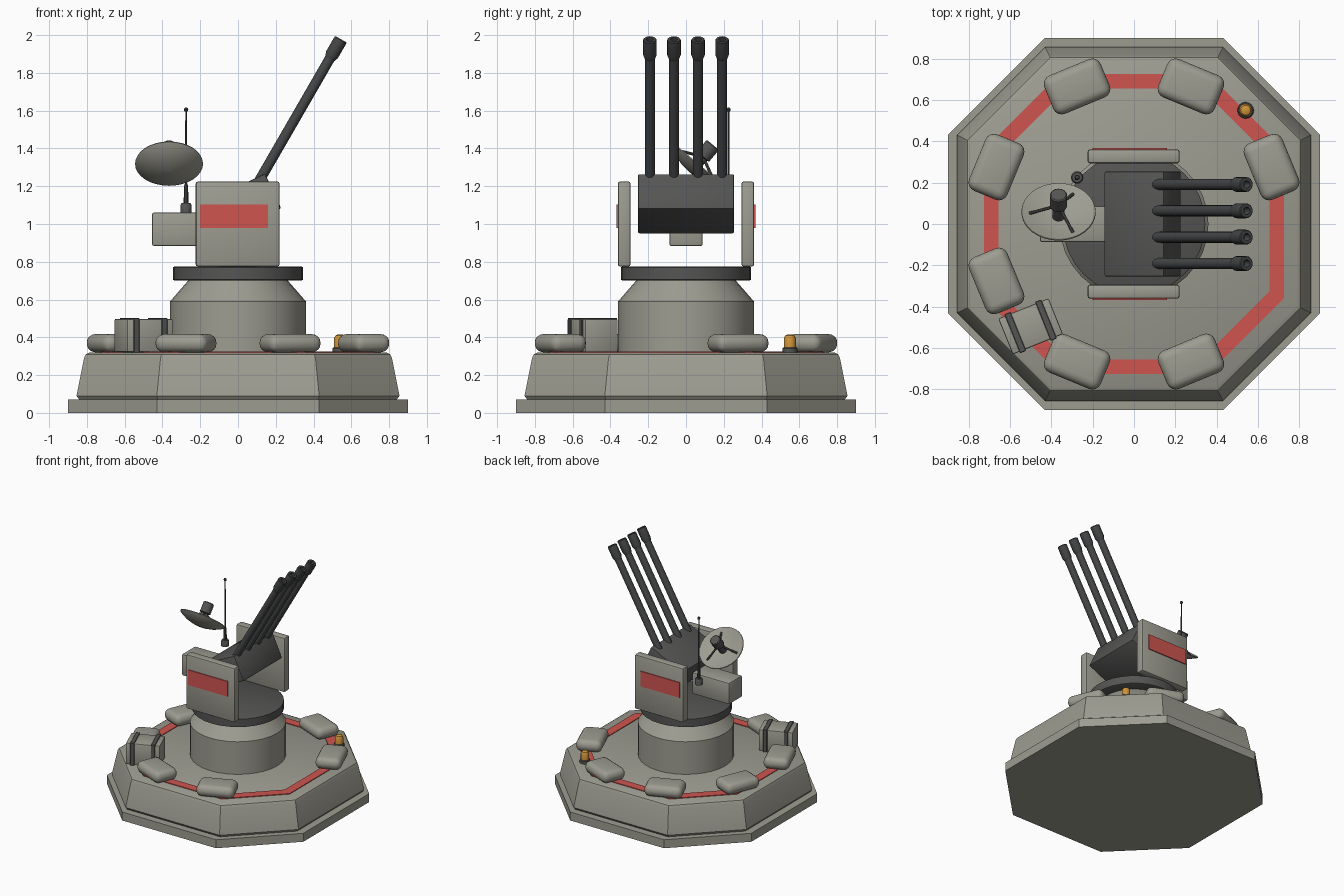
import bpy, bmesh, math
from mathutils import Matrix, Vector

cube = bpy.data.objects.get("Cube")
if cube:
    bpy.data.objects.remove(cube, do_unlink=True)


def material(name, r, g, b):
    m = bpy.data.materials.new(name)
    m.use_nodes = True
    m.diffuse_color = (r, g, b, 1)
    bsdf = next(n for n in m.node_tree.nodes if n.type == 'BSDF_PRINCIPLED')
    bsdf.inputs["Base Color"].default_value = (r, g, b, 1)
    return m


CONCRETE = material("concrete_grey", 0.34, 0.335, 0.285)
DARK = material("dark_steel", 0.09, 0.09, 0.088)
GUN = material("gun_metal", 0.06, 0.062, 0.064)
RED = material("warning_red", 0.62, 0.09, 0.08)
AMBER = material("amber_lamp", 0.62, 0.29, 0.04)


def finish(name, bm, mat, matrix=Matrix()):
    """Place the mesh, keep edges over 32 degrees sharp, link it."""
    bmesh.ops.remove_doubles(bm, verts=bm.verts, dist=1e-5)
    bmesh.ops.recalc_face_normals(bm, faces=bm.faces)
    for f in bm.faces:
        f.smooth = True
    for e in bm.edges:
        e.smooth = e.calc_face_angle(0) < math.radians(32)
    me = bpy.data.meshes.new(name)
    bm.to_mesh(me)
    bm.free()
    me.transform(matrix)
    me.materials.append(mat)
    ob = bpy.data.objects.new(name, me)
    bpy.context.collection.objects.link(ob)
    return ob


def loft(name, rings, mat, matrix=Matrix(), capped=True):
    bm = bmesh.new()
    loops = [[bm.verts.new(p) for p in ring] for ring in rings]
    n = len(loops[0])
    for a, b in zip(loops, loops[1:]):
        for i in range(n):
            j = (i + 1) % n
            bm.faces.new((a[i], a[j], b[j], b[i]))
    if capped:
        bm.faces.new(loops[0])
        bm.faces.new(loops[-1])
    bmesh.ops.dissolve_degenerate(bm, dist=1e-6, edges=bm.edges)
    return finish(name, bm, mat, matrix)


def octagon(a, b, z):
    return [(a, -b, z), (a, b, z), (b, a, z), (-b, a, z),
            (-a, b, z), (-a, -b, z), (-b, -a, z), (b, -a, z)]


def lathe(name, profile, mat, loc=(0, 0, 0), axis=(0, 0, 1), n=16):
    """Turn a (radius, height) profile about an axis."""
    turn = Vector((0, 0, 1)).rotation_difference(Vector(axis)).to_matrix().to_4x4()
    rings = [[(max(r, 1e-4) * math.cos(math.tau * i / n),
               max(r, 1e-4) * math.sin(math.tau * i / n), z) for i in range(n)]
             for r, z in profile]
    return loft(name, rings, mat, Matrix.Translation(loc) @ turn)


def box(name, size, loc, mat, bevel=0.0, segments=2, rot=0.0, axis='Z'):
    bm = bmesh.new()
    bmesh.ops.create_cube(bm, size=1)
    bmesh.ops.scale(bm, vec=size, verts=bm.verts)
    if bevel:
        bmesh.ops.bevel(bm, geom=bm.edges[:], offset=bevel, segments=segments,
                        profile=0.5, affect='EDGES')
    m = Matrix.Translation(loc) @ Matrix.Rotation(math.radians(rot), 4, axis)
    return finish(name, bm, mat, m)


# Octagonal platform
loft("plinth", [octagon(0.9, 0.43, 0), octagon(0.9, 0.43, 0.07)], CONCRETE)
loft("platform", [octagon(0.84, 0.425, 0.07), octagon(0.855, 0.43, 0.09),
                  octagon(0.815, 0.41, 0.29), octagon(0.805, 0.405, 0.31),
                  octagon(0.785, 0.395, 0.32)], CONCRETE)
stripe = [octagon(0.725, 0.36, 0.316), octagon(0.725, 0.36, 0.326),
          octagon(0.655, 0.325, 0.326), octagon(0.655, 0.325, 0.316)]
loft("warning_stripe", stripe + stripe[:1], RED, capped=False)

# Pedestal and turntable
lathe("pedestal", [(0.36, 0.31), (0.36, 0.59), (0.26, 0.705)], CONCRETE, n=32)
lathe("turntable", [(0.335, 0.7), (0.345, 0.705), (0.345, 0.77), (0.335, 0.775)],
      DARK, n=32)

# Sandbags round the rim, with one gap at the front left
for k in range(8):
    if k != 7:
        deg = 22.5 + 45 * k
        a = math.radians(deg)
        box("sandbag", (0.2, 0.295, 0.096),
            (0.72 * math.cos(a), 0.72 * math.sin(a), 0.369),
            CONCRETE, 0.044, 4, deg)

# Strapped supply crate
spot, turn = Vector((-0.5, -0.495, 0.41)), 22
box("crate", (0.262, 0.187, 0.175), spot, CONCRETE, 0.008, 2, turn)
for s in (-1, 1):
    shift = Matrix.Rotation(math.radians(turn), 3, 'Z') @ Vector((0.08 * s, 0, 0))
    box("crate_strap", (0.032, 0.203, 0.187), spot + shift, DARK, 0.003, 1, turn)

# Beacon
lathe("beacon_base", [(0.04, 0.315), (0.04, 0.342), (0.035, 0.347)], DARK, (0.54, 0.55, 0))
lathe("beacon_lamp", [(0.032, 0.345), (0.032, 0.395), (0.024, 0.41), (0.01, 0.416)],
      AMBER, (0.54, 0.55, 0), n=12)

# Side shields with red panels
for s in (-1, 1):
    box("side_shield", (0.445, 0.068, 0.45), (-0.002, 0.327 * s, 1.0), CONCRETE, 0.012)
    box("shield_panel", (0.36, 0.009, 0.125), (-0.02, 0.364 * s, 1.042), RED)

# Gun housing and rear ammunition box
box("gun_housing", (0.318, 0.508, 0.203), (0.042, 0, 1.107), DARK, 0.008, 2, -25, 'Y')
box("rear_box", (0.34, 0.175, 0.177), (-0.285, 0, 0.972), CONCRETE, 0.01)

# Four barrels with flared, hollow muzzles
aim = (0.5, 0, 0.866)
for i in range(4):
    root = (0.09, (i - 1.5) * 0.1275, 1.19)
    lathe("barrel", [(0.027, -0.04), (0.027, 0.83)], GUN, root, aim)
    lathe("muzzle", [(0.027, 0.79), (0.036, 0.815), (0.036, 0.905), (0.032, 0.91),
                     (0.018, 0.91), (0.018, 0.86)], GUN, root, aim)

# Radar dish with feed horn and three struts
tilt = math.radians(40)
face = Vector((0, math.sin(tilt), math.cos(tilt)))
up = Vector((0, -math.cos(tilt), math.sin(tilt)))
hub = Vector((-0.365, 0.055, 1.315))
lathe("radar_dish", [(0, -0.055), (0.06, -0.05), (0.12, -0.032), (0.165, -0.008),
                     (0.18, 0.004), (0.178, 0.01), (0.12, -0.012), (0.06, -0.027),
                     (0, -0.032)], CONCRETE, hub, face, n=32)
lathe("feed_horn", [(0.03, -0.035), (0.03, 0.05), (0.042, 0.055), (0.042, 0.13),
                    (0.036, 0.136)], DARK, hub, face)
for k in range(3):
    a = math.radians(60 + 120 * k)
    foot = hub + 0.14 * (math.cos(a) * Vector((1, 0, 0)) + math.sin(a) * up) - 0.005 * face
    span = hub + 0.055 * face - foot
    lathe("feed_strut", [(0.008, 0), (0.008, span.length)], DARK, foot, span.normalized(), 8)

# Whip antenna
post = (-0.275, 0.225, 0)
lathe("antenna_base", [(0.03, 1.06), (0.03, 1.1), (0.024, 1.11)], DARK, post)
lathe("antenna_mast", [(0.013, 1.1), (0.011, 1.2), (0.006, 1.215), (0.004, 1.6)],
      GUN, post, n=8)
lathe("antenna_tip", [(0, 1.594), (0.009, 1.597), (0.012, 1.605), (0.009, 1.614),
                      (0, 1.617)], GUN, post, n=10)
